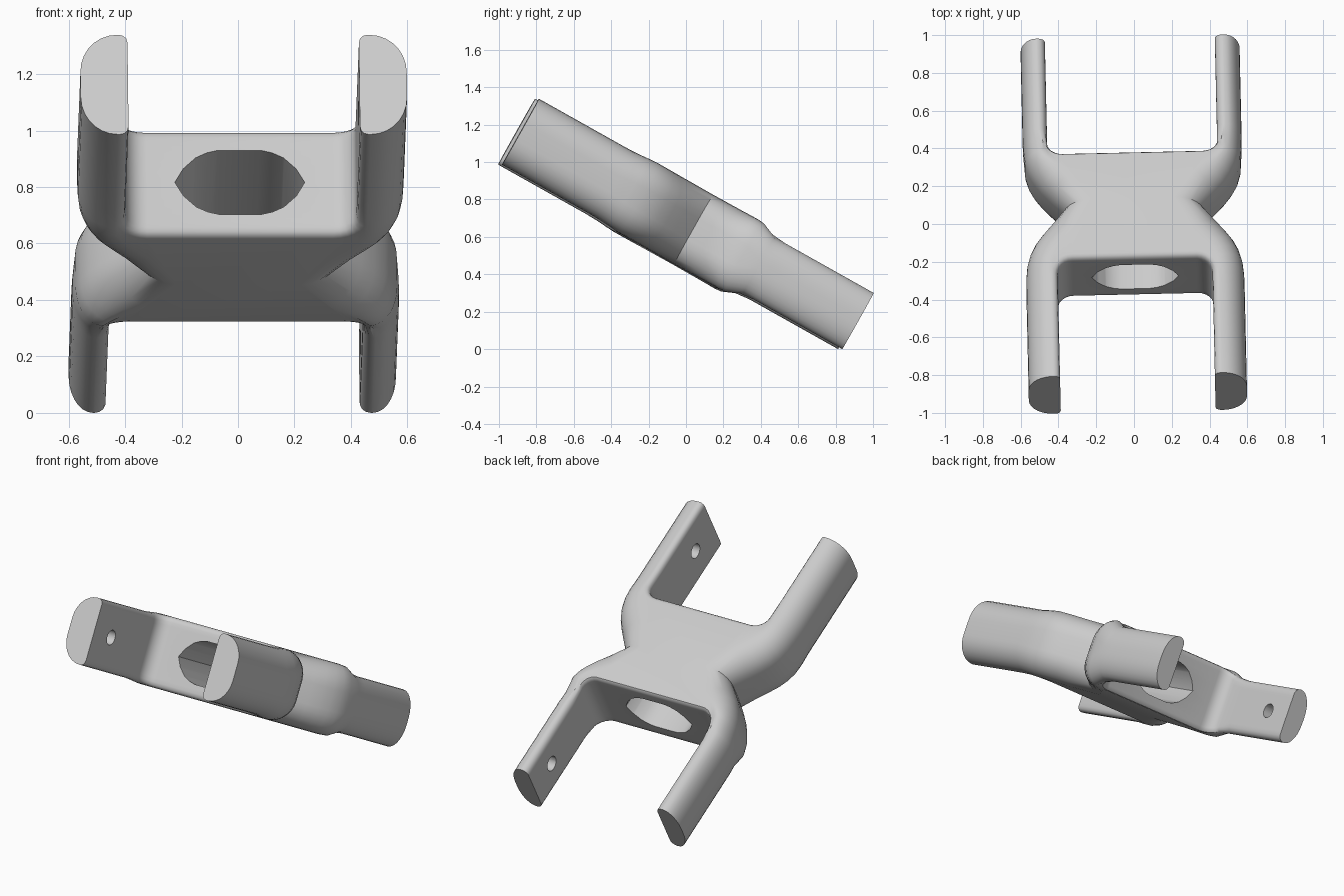
import bpy, bmesh, math
from mathutils import Matrix, Vector

cube = bpy.data.objects.get("Cube")
if cube:
    bpy.data.objects.remove(cube, do_unlink=True)

grey = bpy.data.materials.new("plain_grey")
grey.use_nodes = True
grey.diffuse_color = (0.6, 0.6, 0.6, 1)
grey.node_tree.nodes["Principled BSDF"].inputs["Base Color"].default_value = (0.6, 0.6, 0.6, 1)

FRONT, BACK = -1.027, 1.042
STEPS = 7


def lerp_table(u, table):
    """Piecewise linear value along the length."""
    for (a, va), (b, vb) in zip(table, table[1:]):
        if u <= b:
            return va + (vb - va) * max(0, (u - a) / (b - a))
    return table[-1][1]


def half_height(u):
    return lerp_table(u, [(-0.43, 0.202), (-0.32, 0.213), (0.32, 0.213), (0.43, 0.172)])


def outer_radius(u):
    return lerp_table(u, [(-0.32, 0.13), (-0.1, 0.15), (0.1, 0.15), (0.34, 0.095), (0.5, 0.085)])


def inner_radius(u):
    return lerp_table(u, [(0, 0.03), (0.1, 0.02), (0.4, 0.02), (0.5, 0.04)])


def arc(cx, cy, r, a0, a1, n=6):
    return [(cx + r * math.cos(math.radians(a0 + (a1 - a0) * i / n)),
             cy + r * math.sin(math.radians(a0 + (a1 - a0) * i / n))) for i in range(n + 1)]


# Plan of the left half: front slot, outer flank with waist, back slot
front_slot = arc(0.33, -0.40, 0.08, 90, 0) + [(0.41, -0.5), (0.41, FRONT)]
flank = [(0.578, FRONT), (0.578, -0.45), (0.577, -0.36), (0.57, -0.29), (0.553, -0.225),
         (0.525, -0.165), (0.487, -0.11), (0.44, -0.05), (0.37, 0.035),
         (0.44, 0.105), (0.487, 0.16), (0.525, 0.215), (0.553, 0.27),
         (0.57, 0.33), (0.578, 0.43), (0.58, 0.5), (0.58, BACK)]
back_slot = [(0.45, BACK), (0.45, 0.5)] + arc(0.37, 0.405, 0.08, 0, -90)
plan = front_slot + flank + back_slot
kinds = [False] * len(front_slot) + [True] * len(flank) + [False] * len(back_slot)
last = len(plan) - 1
waist = last // 2


def outward(i):
    """Outward direction in plan; arm tips stay flat."""
    if i in (0, last):
        return Vector((0, -1 if i == 0 else 1))
    if plan[i][1] in (FRONT, BACK):
        return Vector((1 if kinds[i] else -1, 0))
    p = Vector(plan[i])
    t = (p - Vector(plan[i - 1])).normalized() + (Vector(plan[i + 1]) - p).normalized()
    return Vector((t.y, -t.x)).normalized()


def level_point(i, angle, sign):
    """Point of the rounded side at one fillet angle."""
    u = plan[i][1]
    drop = 0.15 * (1 - math.sin(angle))
    if kinds[i]:
        inset = outer_radius(u) * (1 - math.cos(angle))
    else:
        r = inner_radius(u)
        inset = r - math.sqrt(r ** 2 - max(0, r - drop) ** 2)
    q = Vector(plan[i]) - outward(i) * inset
    return Vector((q.x, q.y, sign * (half_height(u) - drop)))


# Body with four arms: stacked rings of the plan
bm = bmesh.new()
angles = [math.pi / 2 * k / STEPS for k in range(STEPS + 1)]
levels = [(a, -1) for a in reversed(angles)] + [(a, 1) for a in angles]
rings = []
for a, s in levels:
    half = [level_point(i, a, s) for i in range(len(plan))]
    loop = half + [Vector((-p.x, p.y, p.z)) for p in reversed(half)]
    rings.append([bm.verts.new(p) for p in loop])
n = len(rings[0])
for low, high in zip(rings, rings[1:]):
    for i in range(n):
        j = (i + 1) % n
        bm.faces.new((low[i], low[j], high[j], high[i]))

# Top and bottom faces: a strip from slot to flank round each arm, then the middle
for ring in (rings[0], rings[-1]):
    for start in (0, waist):
        end = start + waist
        for k in range(waist // 2):
            quad = (start + k, start + k + 1, end - k - 1, end - k)
            bm.faces.new([ring[i] for i in quad])
            bm.faces.new([ring[n - 1 - i] for i in quad])
        bm.faces.new((ring[start], ring[end], ring[n - 1 - end], ring[n - 1 - start]))
bmesh.ops.recalc_face_normals(bm, faces=bm.faces[:])


def make_object(name, mesh_bm):
    mesh = bpy.data.meshes.new(name)
    mesh_bm.to_mesh(mesh)
    mesh_bm.free()
    mesh.materials.append(grey)
    ob = bpy.data.objects.new(name, mesh)
    bpy.context.collection.objects.link(ob)
    return ob


body = make_object("double_fork", bm)

# Long rounded bore through the body
quarter = [(0.23, 0), (0.2, 0.055), (0.155, 0.1), (0.115, 0.12), (0.075, 0.13)]
upper = quarter + [(-x, z) for x, z in reversed(quarter)]
bore = upper + [(x, -z) for x, z in reversed(upper[1:-1])]
bm = bmesh.new()
face = bm.faces.new([bm.verts.new((x, -0.6, z)) for x, z in bore])
ext = bmesh.ops.extrude_face_region(bm, geom=[face])
bmesh.ops.translate(bm, vec=(0, 1.2, 0),
                    verts=[g for g in ext["geom"] if isinstance(g, bmesh.types.BMVert)])
bmesh.ops.recalc_face_normals(bm, faces=bm.faces[:])
cutters = [make_object("bore_cutter", bm)]

# Blind pin sockets in the inner faces of each pair of arms
for name, u, length in (("front_pin_cutter", -0.82, 1.02), ("back_pin_cutter", 0.84, 1.07)):
    bm = bmesh.new()
    bmesh.ops.create_cone(bm, cap_ends=True, segments=24, radius1=0.045, radius2=0.045, depth=length,
                          matrix=Matrix.Translation((0, u, 0)) @ Matrix.Rotation(math.pi / 2, 4, "Y"))
    cutters.append(make_object(name, bm))

bpy.ops.object.select_all(action="DESELECT")
bpy.context.view_layer.objects.active = body
body.select_set(True)
for cutter in cutters:
    cutter.hide_render = True
    mod = body.modifiers.new(cutter.name, "BOOLEAN")
    mod.operation = "DIFFERENCE"
    mod.solver = "EXACT"
    mod.object = cutter
    bpy.ops.object.modifier_apply(modifier=mod.name)
    bpy.data.objects.remove(cutter, do_unlink=True)

# Tilted resting pose
pose = (Matrix.Translation((0, 0, 0.66)) @ Matrix.Rotation(math.radians(1.3), 4, "Z")
        @ Matrix.Rotation(math.radians(-29.3), 4, "X"))
body.data.transform(pose)
bpy.ops.object.shade_smooth_by_angle(angle=math.radians(35))
